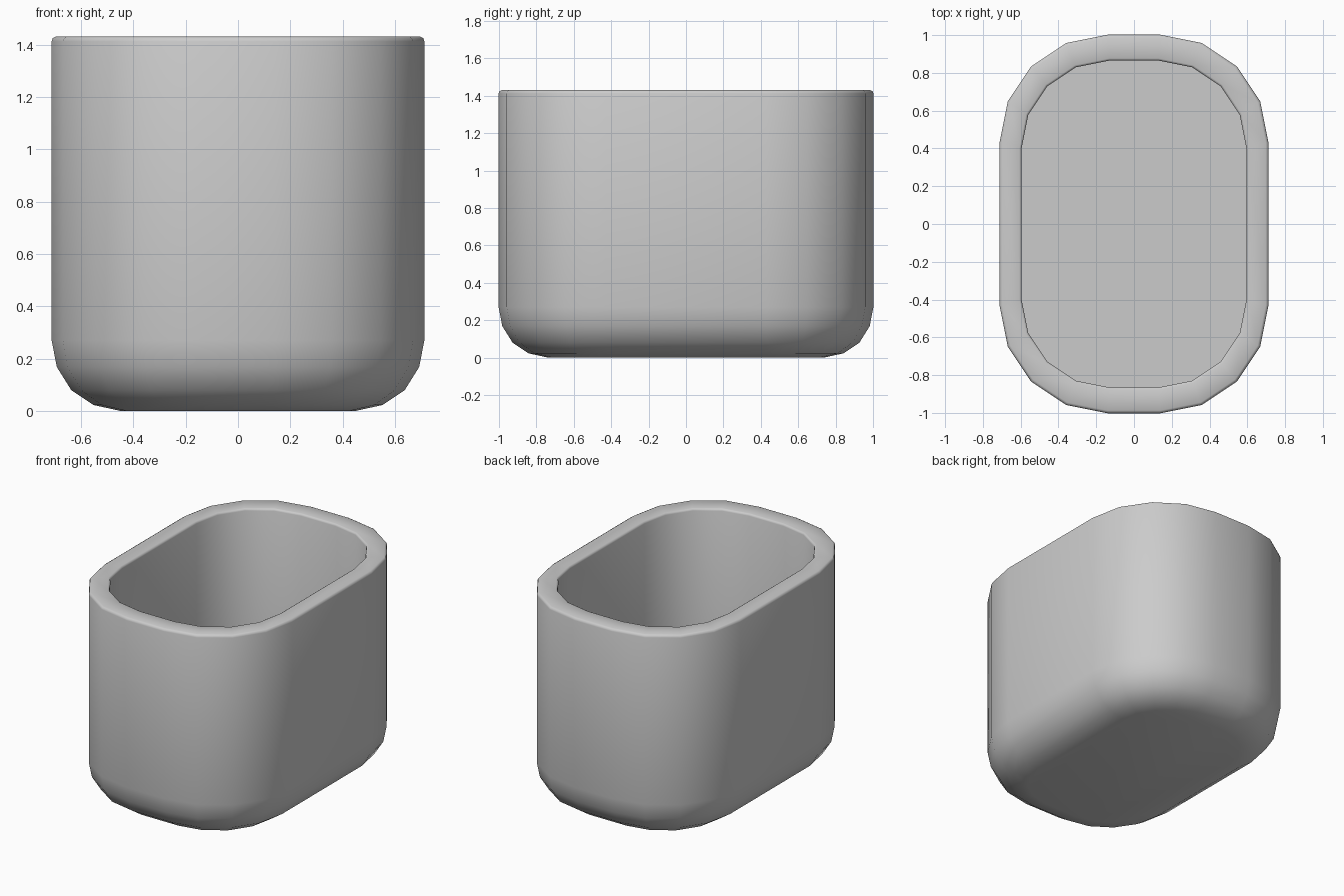
import bpy, bmesh
from math import pi, sin, cos

if "Cube" in bpy.data.objects:
    bpy.data.objects.remove(bpy.data.objects["Cube"])

bm = bmesh.new()

def ring(z, cx, cy, r):
    """Rounded rectangle loop: four corner arcs of four segments each."""
    pts = []
    for q, (sx, sy) in enumerate([(1, 1), (-1, 1), (-1, -1), (1, -1)]):
        for i in range(5):
            a = q * pi / 2 + i * pi / 8
            pts.append(bm.verts.new((sx * cx + r * cos(a), sy * cy + r * sin(a), z)))
    return pts

# Outer wall: rounded base up to a softened rim (height, inset)
outer = [(0, .265), (.023, .16), (.08, .075), (.168, .02), (.27, 0),
         (1.412, 0), (1.424, .004), (1.43, .015)]
rings = [ring(z, .14, .43, .572 - d) for z, d in outer]

# Inner wall: softened rim down to a flat floor
inner = [(1.43, -.002), (1.426, .006), (1.416, .01), (.12, .01)]
rings += [ring(z, .13, .40, .475 - d) for z, d in inner]

for a, b in zip(rings, rings[1:]):
    for i in range(len(a)):
        j = (i + 1) % len(a)
        bm.faces.new((a[i], a[j], b[j], b[i]))
bm.faces.new(rings[0])
bm.faces.new(rings[-1])
bmesh.ops.recalc_face_normals(bm, faces=bm.faces)

mesh = bpy.data.meshes.new("cup")
bm.to_mesh(mesh)
bm.free()
cup = bpy.data.objects.new("cup", mesh)
bpy.context.collection.objects.link(cup)

# Smooth walls, sharp floor corner
bpy.context.view_layer.objects.active = cup
cup.select_set(True)
bpy.ops.object.shade_smooth_by_angle(angle=pi / 4)
